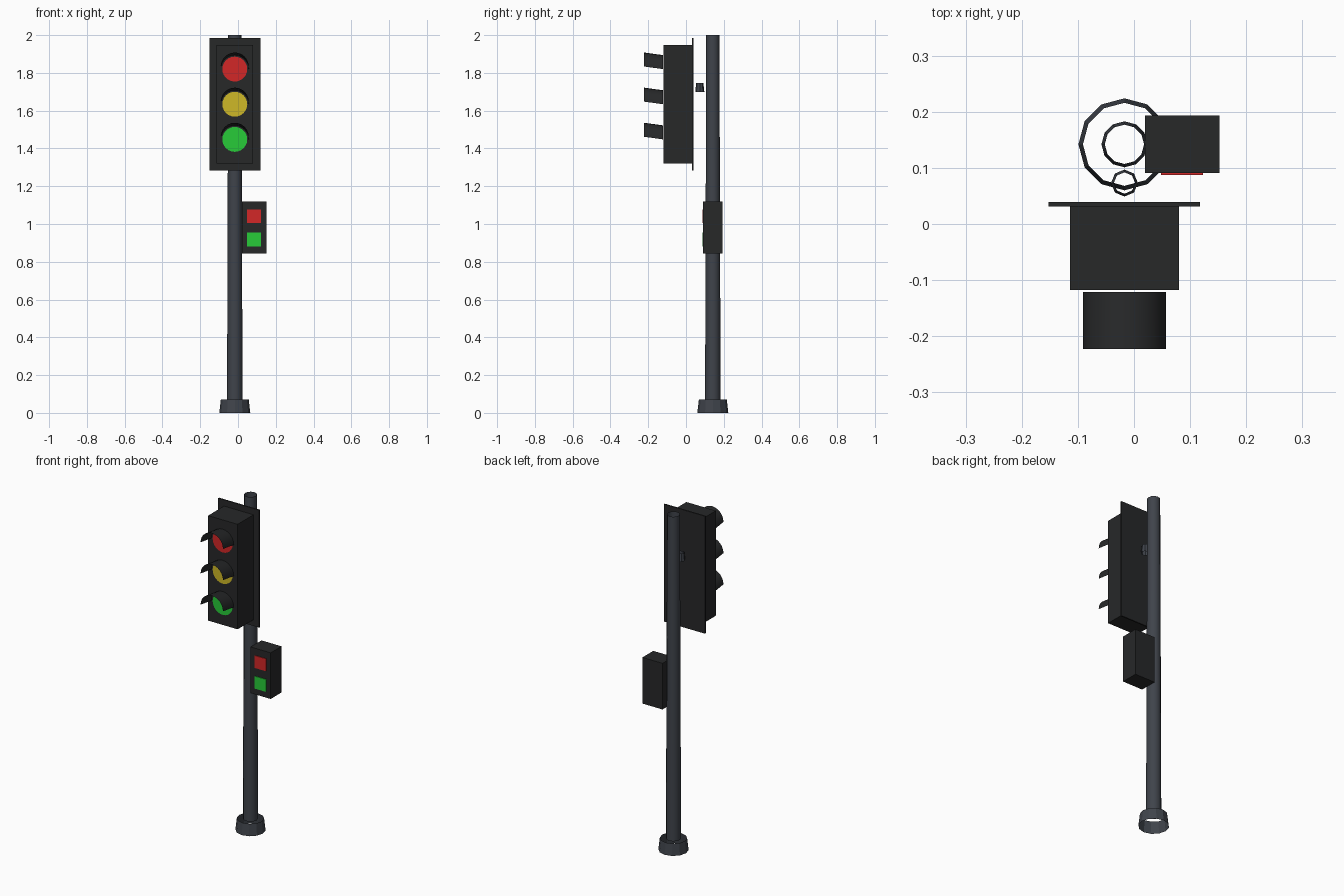
import bpy, bmesh, math

if "Cube" in bpy.data.objects:
    bpy.data.objects.remove(bpy.data.objects["Cube"])

def material(name, rgb):
    m = bpy.data.materials.new(name)
    m.diffuse_color = (*rgb, 1)
    m.use_nodes = True
    m.node_tree.nodes["Principled BSDF"].inputs["Base Color"].default_value = m.diffuse_color
    return m

BLACK = material("housing_black", (0.02, 0.021, 0.022))
STEEL = material("pole_steel", (0.05, 0.057, 0.07))
RED = material("red", (0.65, 0.02, 0.02))
YELLOW = material("yellow", (0.62, 0.48, 0.02))
GREEN = material("green", (0.02, 0.6, 0.04))

def finish(name, bm, mat):
    mesh = bpy.data.meshes.new(name)
    bm.to_mesh(mesh)
    bm.free()
    mesh.materials.append(mat)
    obj = bpy.data.objects.new(name, mesh)
    bpy.context.collection.objects.link(obj)
    return obj

def box(name, x, y, z, mat):
    """Box from (min, max) ranges on each axis."""
    bm = bmesh.new()
    bmesh.ops.create_cube(bm, size=1)
    for v in bm.verts:
        v.co = [(r[0] + r[1]) / 2 + c * (r[1] - r[0]) for c, r in zip(v.co, (x, y, z))]
    return finish(name, bm, mat)

def tube(name, x, y, z0, z1, r0, r1, sides, mat):
    """Open-ended tapered tube."""
    bm = bmesh.new()
    bmesh.ops.create_cone(bm, cap_ends=False, segments=sides,
                          radius1=r0, radius2=r1, depth=z1 - z0)
    bmesh.ops.translate(bm, verts=bm.verts, vec=(x, y, (z0 + z1) / 2))
    return finish(name, bm, mat)

def smooth(obj, angle=40):
    bpy.ops.object.select_all(action='DESELECT')
    obj.select_set(True)
    bpy.context.view_layer.objects.active = obj
    bpy.ops.object.shade_smooth_by_angle(angle=math.radians(angle))

CX, PY = -0.017, 0.142

# Pole, foot and bracket
tube("base_collar", CX, PY, 0, 0.07, 0.082, 0.074, 12, STEEL)
smooth(tube("pole", CX, PY, 0.068, 2.0, 0.041, 0.035, 12, STEEL))
tube("bracket", CX, 0.073, 1.70, 1.747, 0.024, 0.019, 8, STEEL)

# Signal head
box("back_plate", (-0.152, 0.118), (0.031, 0.039), (1.284, 1.984), BLACK)
box("signal_housing", (CX - 0.097, CX + 0.097), (-0.118, 0.031), (1.321, 1.947), BLACK)

def lens(name, z, mat):
    bm = bmesh.new()
    bmesh.ops.create_circle(bm, cap_ends=True, segments=24, radius=0.066)
    for v in bm.verts:
        v.co = (CX + v.co.x, -0.1205, z + v.co.y)
    bmesh.ops.recalc_face_normals(bm, faces=bm.faces)
    f = bm.faces[:][0]
    f.normal_update()
    if f.normal.y > 0:
        f.normal_flip()
    finish(name, bm, mat)

def visor(name, z, r=0.074, steps=12):
    """Half-round hood that rises towards the front."""
    bm = bmesh.new()
    rows = [[bm.verts.new((CX + r * math.cos(math.pi * i / steps), y,
                           z + lift + r * math.sin(math.pi * i / steps)))
             for i in range(steps + 1)]
            for y, lift in ((-0.121, 0.0), (-0.223, 0.014))]
    for i in range(steps):
        bm.faces.new((rows[0][i], rows[0][i + 1], rows[1][i + 1], rows[1][i]))
    bmesh.ops.recalc_face_normals(bm, faces=bm.faces)
    bm.normal_update()
    # hood normals point outwards
    for f in bm.faces:
        c = f.calc_center_median()
        if f.normal.x * (c.x - CX) + f.normal.z * (c.z - z) < 0:
            f.normal_flip()
    smooth(finish(name, bm, BLACK))

for label, z, mat in (("red", 1.820, RED), ("yellow", 1.634, YELLOW), ("green", 1.448, GREEN)):
    lens(label + "_lens", z, mat)
    visor(label + "_visor", z)

# Pedestrian signal
box("pedestrian_box", (0.020, 0.152), (0.091, 0.193), (0.845, 1.120), BLACK)
for label, z, mat in (("red", 1.041, RED), ("green", 0.918, GREEN)):
    box("pedestrian_" + label + "_panel", (0.048, 0.123), (0.087, 0.092), (z - 0.037, z + 0.037), mat)
